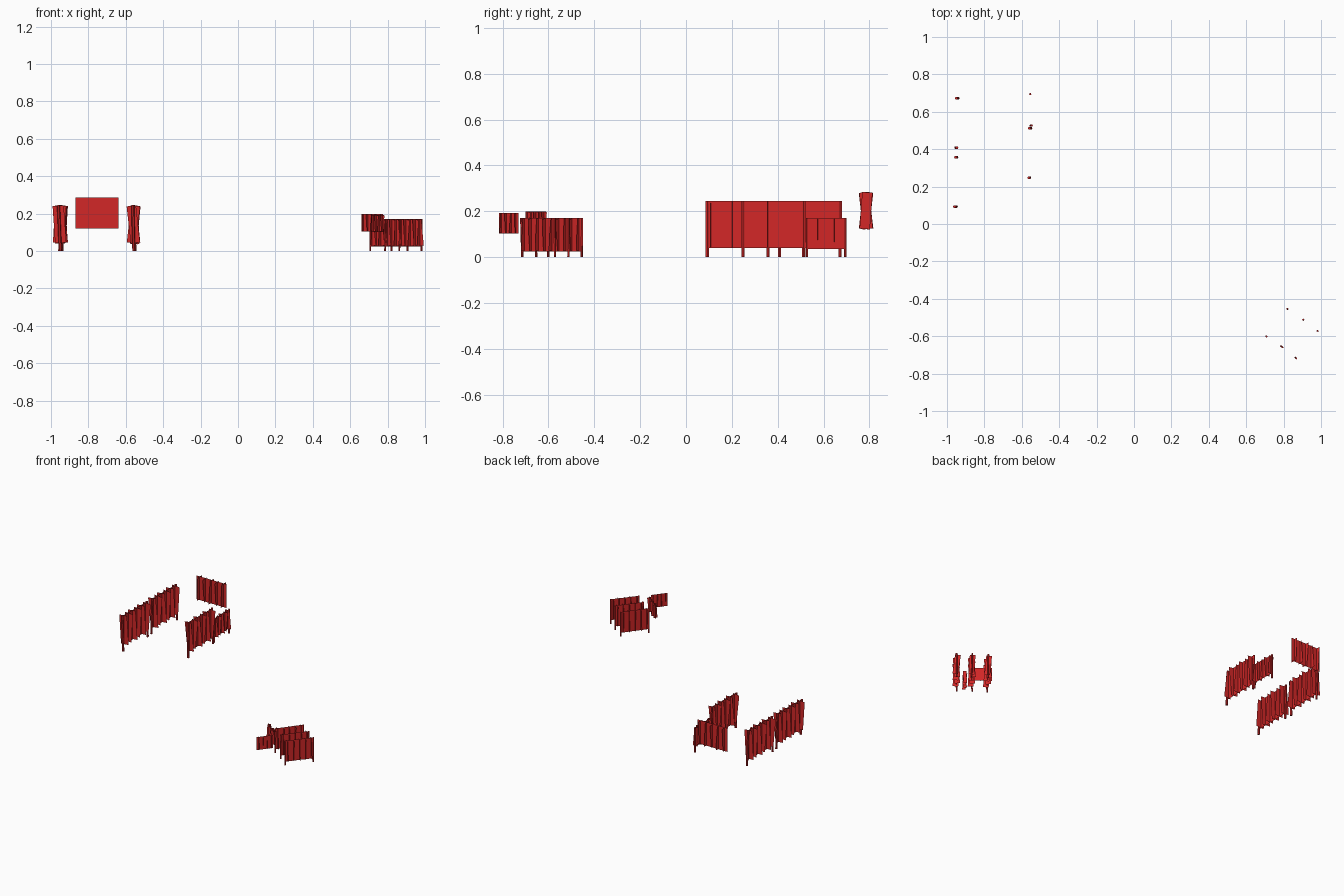
import bpy, bmesh, random
from math import radians, sin, cos
from mathutils import Vector

if "Cube" in bpy.data.objects:
    bpy.data.objects.remove(bpy.data.objects["Cube"])

random.seed(4)
red = bpy.data.materials.new("red")
red.diffuse_color = (0.65, 0.02, 0.02, 1)
red.use_nodes = True
red.node_tree.nodes["Principled BSDF"].inputs["Base Color"].default_value = red.diffuse_color


def finish(name, bm):
    mesh = bpy.data.meshes.new(name)
    bm.to_mesh(mesh)
    bm.free()
    mesh.materials.append(red)
    obj = bpy.data.objects.new(name, mesh)
    bpy.context.collection.objects.link(obj)


def card(bm, center, side, width, height, tilt=0.0):
    """Upright thin rectangle, tilted only within its own plane."""
    up = Vector((0, 0, 1))
    u = side * cos(tilt) + up * sin(tilt)
    v = up * cos(tilt) - side * sin(tilt)
    bm.faces.new([bm.verts.new(center + u * a * width / 2 + v * b * height / 2)
                  for a, b in ((-1, -1), (1, -1), (1, 1), (-1, 1))])


def post(bm, base, top, radius, sides=6):
    """Low-poly pole between two points."""
    axis = top - base
    ret = bmesh.ops.create_cone(bm, cap_ends=True, segments=sides, radius1=radius,
                                radius2=radius, depth=axis.length)
    rot = axis.to_track_quat('Z', 'Y').to_matrix()
    bmesh.ops.rotate(bm, verts=ret["verts"], matrix=rot)
    bmesh.ops.translate(bm, verts=ret["verts"], vec=(base + top) / 2)


def plant_row(name, start, end, z0, z1, width, count, radius=0.0):
    a, b = Vector((*start, 0)), Vector((*end, 0))
    along = (b - a).normalized()
    side = Vector((-along.y, along.x, 0))
    height, mid = z1 - z0, Vector((0, 0, (z0 + z1) / 2))

    # long foliage card with short cross cards through it
    bm = bmesh.new()
    card(bm, (a + b) / 2 + mid, along, (b - a).length, height)
    for i in range(count):
        p = a.lerp(b, (i + 0.5) / count) + mid
        tilt = radians(random.uniform(3, 7)) * (1 if i % 2 else -1)
        card(bm, p, side, width, height * 0.97, tilt)
    finish(name + "_foliage", bm)

    # leaning end poles
    if radius:
        bm = bmesh.new()
        for p, inward in ((a, 1), (b, -1)):
            p = p + along * radius * inward
            lean = side * random.uniform(-0.006, 0.006)
            post(bm, p - lean, p + lean + Vector((0, 0, z1)), radius)
        finish(name + "_posts", bm)


# large rows at the back left
plant_row("left_row_front", (-0.955, 0.085), (-0.95, 0.365), 0.04, 0.245, 0.06, 6, 0.008)
plant_row("left_row_back", (-0.95, 0.40), (-0.945, 0.68), 0.04, 0.245, 0.06, 6, 0.008)
plant_row("inner_row_front", (-0.56, 0.24), (-0.555, 0.52), 0.04, 0.245, 0.05, 6, 0.008)
plant_row("inner_row_back", (-0.55, 0.52), (-0.555, 0.70), 0.035, 0.17, 0.035, 5, 0.006)
plant_row("cross_row", (-0.87, 0.785), (-0.64, 0.785), 0.12, 0.285, 0.045, 5)

# small rows at the front right
for i, (s, e) in enumerate((((0.705, -0.605), (0.823, -0.45)),
                            ((0.787, -0.66), (0.908, -0.508)),
                            ((0.862, -0.72), (0.985, -0.568)))):
    plant_row(f"small_row_{i + 1}", s, e, 0.025, 0.17, 0.036, 5, 0.005)
plant_row("loose_row_side", (0.66, -0.61), (0.775, -0.70), 0.105, 0.198, 0.025, 5)
plant_row("loose_row_front", (0.715, -0.815), (0.78, -0.73), 0.103, 0.193, 0.022, 4)
